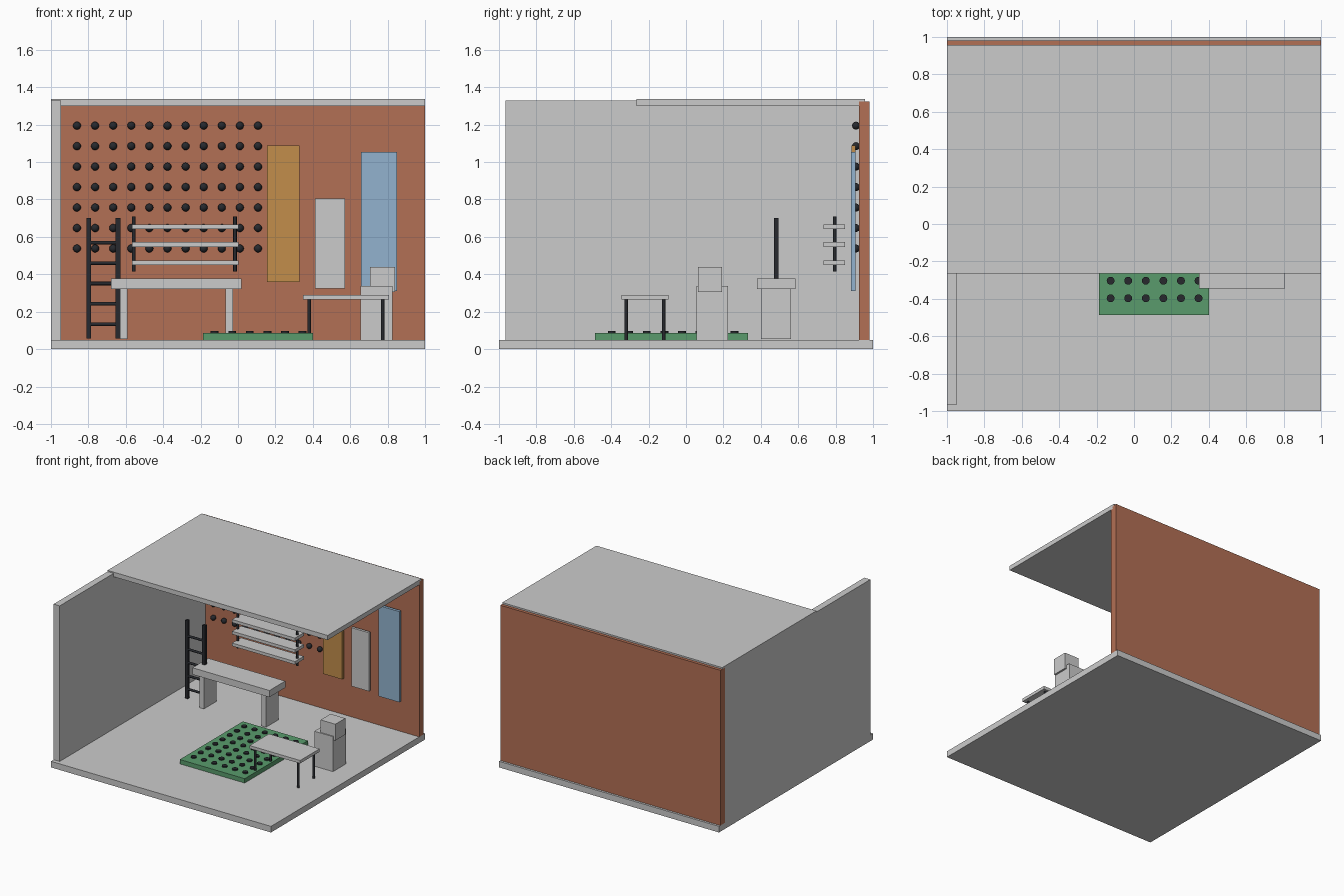
import bpy, bmesh
from mathutils import Matrix, Vector

if "Cube" in bpy.data.objects:
    bpy.data.objects.remove(bpy.data.objects["Cube"])


def material(name, rgb):
    m = bpy.data.materials.new(name)
    m.diffuse_color = (*rgb, 1)
    m.use_nodes = True
    m.node_tree.nodes["Principled BSDF"].inputs["Base Color"].default_value = m.diffuse_color
    return m


BRICK = material("brick", (0.45, 0.16, 0.09))
GREEN = material("green", (0.10, 0.33, 0.15))
BLUE = material("blue", (0.29, 0.45, 0.62))
OCHRE = material("ochre", (0.54, 0.27, 0.07))
DARK = material("dark", (0.02, 0.022, 0.027))


def finish(name, bm, mat=None, smooth=False):
    mesh = bpy.data.meshes.new(name)
    bm.to_mesh(mesh)
    bm.free()
    ob = bpy.data.objects.new(name, mesh)
    bpy.context.collection.objects.link(ob)
    if mat:
        mesh.materials.append(mat)
    if smooth:
        bpy.ops.object.select_all(action='DESELECT')
        bpy.context.view_layer.objects.active = ob
        ob.select_set(True)
        bpy.ops.object.shade_smooth_by_angle()
    return ob


def add_box(bm, x, y, z):
    """Box from (min, max) ranges on each axis."""
    size = [r[1] - r[0] for r in (x, y, z)]
    mid = Vector([(r[0] + r[1]) / 2 for r in (x, y, z)])
    bmesh.ops.create_cube(bm, size=1, matrix=Matrix.Translation(mid) @ Matrix.Diagonal((*size, 1)))


def box(name, x, y, z, mat=None):
    bm = bmesh.new()
    add_box(bm, x, y, z)
    return finish(name, bm, mat)


def add_rod(bm, a, b, r, segments=16):
    """Round bar from point a to point b."""
    a, b = Vector(a), Vector(b)
    rot = (b - a).to_track_quat('Z', 'Y').to_matrix().to_4x4()
    bmesh.ops.create_cone(bm, cap_ends=True, segments=segments, radius1=r, radius2=r,
                          depth=(b - a).length, matrix=Matrix.Translation((a + b) / 2) @ rot)


# Room shell
box("floor", (-1, 1), (-1, 1), (0, 0.05))
box("left_wall", (-1, -0.945), (-0.965, 0.925), (0.05, 1.328))
box("back_wall", (-1, 1), (0.925, 0.982), (0.05, 1.325), BRICK)
box("ceiling", (-1, 1), (-0.265, 0.957), (1.30, 1.338))

# Wall pegs, 11 columns by 7 rows
bm = bmesh.new()
for i in range(11):
    for j in range(7):
        bmesh.ops.create_uvsphere(bm, u_segments=16, v_segments=10, radius=0.021, matrix=
                                  Matrix.Translation((-0.861 + i * 0.0968, 0.909, 0.538 + j * 0.1095)))
finish("wall_pegs", bm, DARK, True)

# Hanging panels
box("ochre_panel", (0.155, 0.328), (0.884, 0.907), (0.358, 1.09), OCHRE)
box("grey_panel", (0.411, 0.572), (0.884, 0.905), (0.325, 0.806))
box("blue_panel", (0.658, 0.85), (0.882, 0.905), (0.31, 1.055), BLUE)

# Ladder
bm = bmesh.new()
for x in (-0.798, -0.642):
    add_box(bm, (x - 0.0125, x + 0.0125), (0.47, 0.495), (0.058, 0.70))
for i in range(5):
    z = 0.133 + i * 0.109
    add_rod(bm, (-0.798, 0.482, z), (-0.642, 0.482, z), 0.0095)
finish("ladder", bm, DARK, True)

# Workbench
box("workbench_top", (-0.68, 0.02), (0.38, 0.585), (0.322, 0.377))
bm = bmesh.new()
for x in (-0.63, -0.066):
    add_box(bm, (x, x + 0.04), (0.40, 0.562), (0.055, 0.322))
finish("workbench_legs", bm)

# Hanging shelves
bm = bmesh.new()
for z in (0.462, 0.559, 0.655):
    add_box(bm, (-0.568, 0.003), (0.735, 0.85), (z - 0.0125, z + 0.0125))
finish("shelf_boards", bm)
bm = bmesh.new()
for x in (-0.558, -0.016):
    add_rod(bm, (x, 0.795, 0.415), (x, 0.795, 0.71), 0.0095)
finish("shelf_posts", bm, DARK, True)

# Studded mat, 6 by 8 studs
box("mat", (-0.188, 0.402), (-0.487, 0.332), (0.05, 0.086), GREEN)
bm = bmesh.new()
for i in range(6):
    for j in range(8):
        x, y = -0.125 + i * 0.094, -0.397 + j * 0.0937
        add_rod(bm, (x, y, 0.08), (x, y, 0.096), 0.021, 20)
finish("mat_studs", bm, DARK, True)

# Low table
box("table_top", (0.347, 0.807), (-0.346, -0.094), (0.265, 0.29))
bm = bmesh.new()
for x in (0.38, 0.773):
    for y in (-0.32, -0.12):
        add_rod(bm, (x, y, 0.05), (x, y, 0.265), 0.0095)
finish("table_legs", bm, DARK, True)

# Stacked crates
box("lower_crate", (0.655, 0.825), (0.055, 0.225), (0.05, 0.337))
box("upper_crate", (0.706, 0.84), (0.064, 0.193), (0.306, 0.44))
